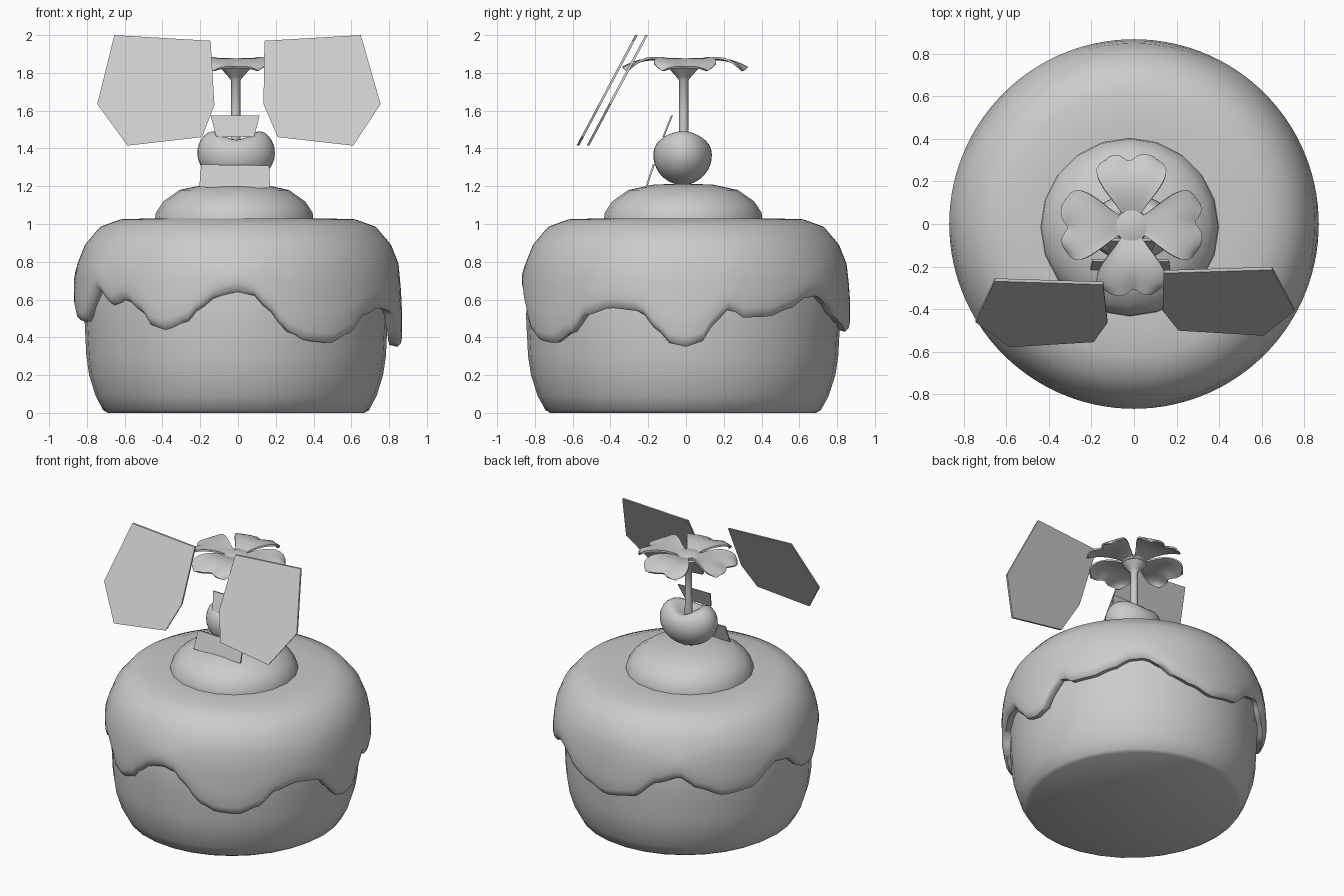
import bpy, bmesh, math
from mathutils import Vector

if "Cube" in bpy.data.objects:
    bpy.data.objects.remove(bpy.data.objects["Cube"])

grey = bpy.data.materials.new("plain_grey")
grey.diffuse_color = (0.6, 0.6, 0.6, 1)
grey.use_nodes = True
grey.node_tree.nodes["Principled BSDF"].inputs["Base Color"].default_value = grey.diffuse_color


def finish(name, bm, smooth=True, solid=0):
    """Turn a bmesh into a named object with material and shading."""
    bmesh.ops.remove_doubles(bm, verts=bm.verts, dist=1e-5)
    if not solid:
        bmesh.ops.recalc_face_normals(bm, faces=bm.faces)
    me = bpy.data.meshes.new(name)
    bm.to_mesh(me)
    bm.free()
    me.materials.append(grey)
    ob = bpy.data.objects.new(name, me)
    bpy.context.collection.objects.link(ob)
    bpy.ops.object.select_all(action='DESELECT')
    ob.select_set(True)
    bpy.context.view_layer.objects.active = ob
    if solid:
        mod = ob.modifiers.new("thickness", 'SOLIDIFY')
        mod.thickness = solid
        bpy.ops.object.modifier_apply(modifier=mod.name)
    if smooth:
        bpy.ops.object.shade_smooth_by_angle(angle=math.radians(45))
    return ob


def skin(bm, rings, closed=True):
    """Bridge equally long rows of points with quads."""
    rows = [[bm.verts.new(p) for p in r] for r in rings]
    n = len(rows[0])
    for a, b in zip(rows, rows[1:]):
        for i in range(n if closed else n - 1):
            j = (i + 1) % n
            bm.faces.new((a[i], a[j], b[j], b[i]))


def lathe(name, profile, n, cx=0, cy=0, sx=1, sy=1):
    """Revolve (radius, height) points around a vertical axis."""
    bm = bmesh.new()
    ang = [2 * math.pi * i / n for i in range(n)]
    skin(bm, [[(cx + sx * r * math.cos(a), cy + sy * r * math.sin(a), z) for a in ang]
              for r, z in profile])
    bmesh.ops.dissolve_degenerate(bm, edges=bm.edges, dist=1e-6)
    return finish(name, bm)


# cake body
lathe("cake_body", [(0, 0), (.69, 0), (.715, .015), (.755, .09), (.79, .2), (.805, .3),
                    (.815, .5), (.81, .75), (.74, .92), (0, .95)],
      32, -.01, -.015, .985, 1.02)

# icing: drip height by angle in degrees
DRIP = [(-90, .64), (-84, .62), (-79, .54), (-72, .43), (-64, .38), (-55, .37), (-46, .42),
        (-38, .52), (-28, .555), (-17, .54), (-11, .45), (-6, .37), (0, .35), (6, .38),
        (11, .49), (16, .55), (21, .505), (31, .51), (40, .55), (49, .61), (55, .62),
        (61, .58), (68, .51), (77, .47), (87, .43), (100, .46), (113, .59), (122, .63),
        (131, .55), (142, .49), (156, .51), (163, .59), (168, .64), (177, .62), (183, .54),
        (190, .49), (199, .48), (204, .56), (210, .65), (219, .57), (226, .60), (232, .55),
        (238, .46), (243, .44), (251, .48), (257, .56), (263, .62), (270, .64)]


def drip(deg):
    for (a, za), (b, zb) in zip(DRIP, DRIP[1:]):
        if a <= deg <= b:
            t = (deg - a) / (b - a)
            return za + (zb - za) * t * t * (3 - 2 * t)


def icing_profile(e):
    top = [(0, 1.03), (.45, 1.03), (.62, 1.025), (.73, .985), (.81, .89), (.85, .79)]
    low = e + .05
    side = [(.85 + .02 * math.sin(t * math.pi * .6), .79 + (low - .79) * t) for t in (.35, .7, 1)]
    return top + side + [(.862, e + .018), (.843, e), (.80, e + .01)]


bm = bmesh.new()
N = 120
cols = []
for i in range(N):
    deg = -90 + 360 * i / N
    a = math.radians(deg)
    cols.append([(r * math.cos(a), r * math.sin(a), z) for r, z in icing_profile(drip(deg))])
skin(bm, list(zip(*cols)))
bmesh.ops.dissolve_degenerate(bm, edges=bm.edges, dist=1e-6)
finish("icing", bm)

# cream mound on top
lathe("cream_mound", [(.42, 1.02), (.415, 1.06), (.375, 1.12), (.29, 1.18), (.16, 1.208),
                      (0, 1.215)], 20, -.02, -.015)

# cherry with two lobes and a dip where the stem enters
bm = bmesh.new()
bmesh.ops.create_uvsphere(bm, u_segments=32, v_segments=20, radius=1)
for v in bm.verts:
    x, y, z = v.co
    dip = .10 * math.exp(-(x / .42) ** 2 - (y / .8) ** 2) * max(0, z)
    wide = .205 * (1 + .06 * z)
    v.co = (-.01 + x * wide, -.018 + y * .155, 1.365 + z * .158 - dip
            + .02 * max(0, z) * abs(x))
finish("cherry", bm)

# stem with flared calyx
lathe("stem", [(0, 1.40), (.026, 1.40), (.024, 1.6), (.024, 1.76), (.04, 1.78), (.08, 1.825),
               (.06, 1.84), (0, 1.84)], 16, -.012, -.012)

# flower centre
lathe("flower_centre", [(.06, 1.83), (.08, 1.845), (.075, 1.857), (.045, 1.866), (0, 1.868)],
      20, -.012, -.01)


# petals: notched, curled at the sides, drooping at the tip
def petal(name, turn):
    bm = bmesh.new()
    rows = []
    for i in range(11):
        u = i / 10
        w = .04 + .125 * math.sin(min(1, u * 1.25) * math.pi / 2) ** 1.3
        w -= .05 * max(0, (u - .75) / .25) ** 2
        row = []
        for j in range(13):
            v = j / 6 - 1
            notch = .035 * math.exp(-((v - .1) / .3) ** 2) + .03 * v ** 4
            out = .04 + u * .29 - notch * u ** 3
            z = 1.835 + .035 * math.sin(u * math.pi * .95) - .018 * u * u
            z += .014 * u * v * v * math.cos(3 * v) + .014 * v ** 4 * math.sin(u * math.pi)
            row.append(Vector((out, w * v, z)))
        rows.append(row)
    c, s = math.cos(turn), math.sin(turn)
    skin(bm, [[(-.012 + c * p.x - s * p.y, -.005 + s * p.x + c * p.y, p.z) for p in r]
              for r in rows], closed=False)
    finish(name, bm, solid=.012)


for k in range(4):
    petal("petal_%d" % (k + 1), k * math.pi / 2)


# flat slanted plates: outline in x and z, depth follows height
def plate(name, outline, y0, z0, slope, thick=.014):
    bm = bmesh.new()
    front, back = [[bm.verts.new((x, y0 + slope * (z - z0) + d, z)) for x, z in outline]
                   for d in (-thick / 2, thick / 2)]
    bm.faces.new(front)
    bm.faces.new(back[::-1])
    n = len(outline)
    for i in range(n):
        j = (i + 1) % n
        bm.faces.new((front[j], front[i], back[i], back[j]))
    finish(name, bm, smooth=False)


plate("left_panel", [(-.655, 2), (-.145, 1.97), (-.125, 1.63), (-.19, 1.46), (-.585, 1.415),
                     (-.745, 1.635)], -.57, 1.42, .53)
plate("right_panel", [(.14, 1.97), (.65, 2), (.755, 1.635), (.61, 1.415), (.21, 1.46),
                      (.135, 1.635)], -.516, 1.42, .53)
plate("upper_tab", [(-.145, 1.575), (.115, 1.575), (.085, 1.46), (-.115, 1.46)],
      -.12, 1.46, .4, .01)
plate("lower_tab", [(-.195, 1.315), (.165, 1.31), (.17, 1.19), (-.205, 1.195)],
      -.212, 1.19, .33, .01)
